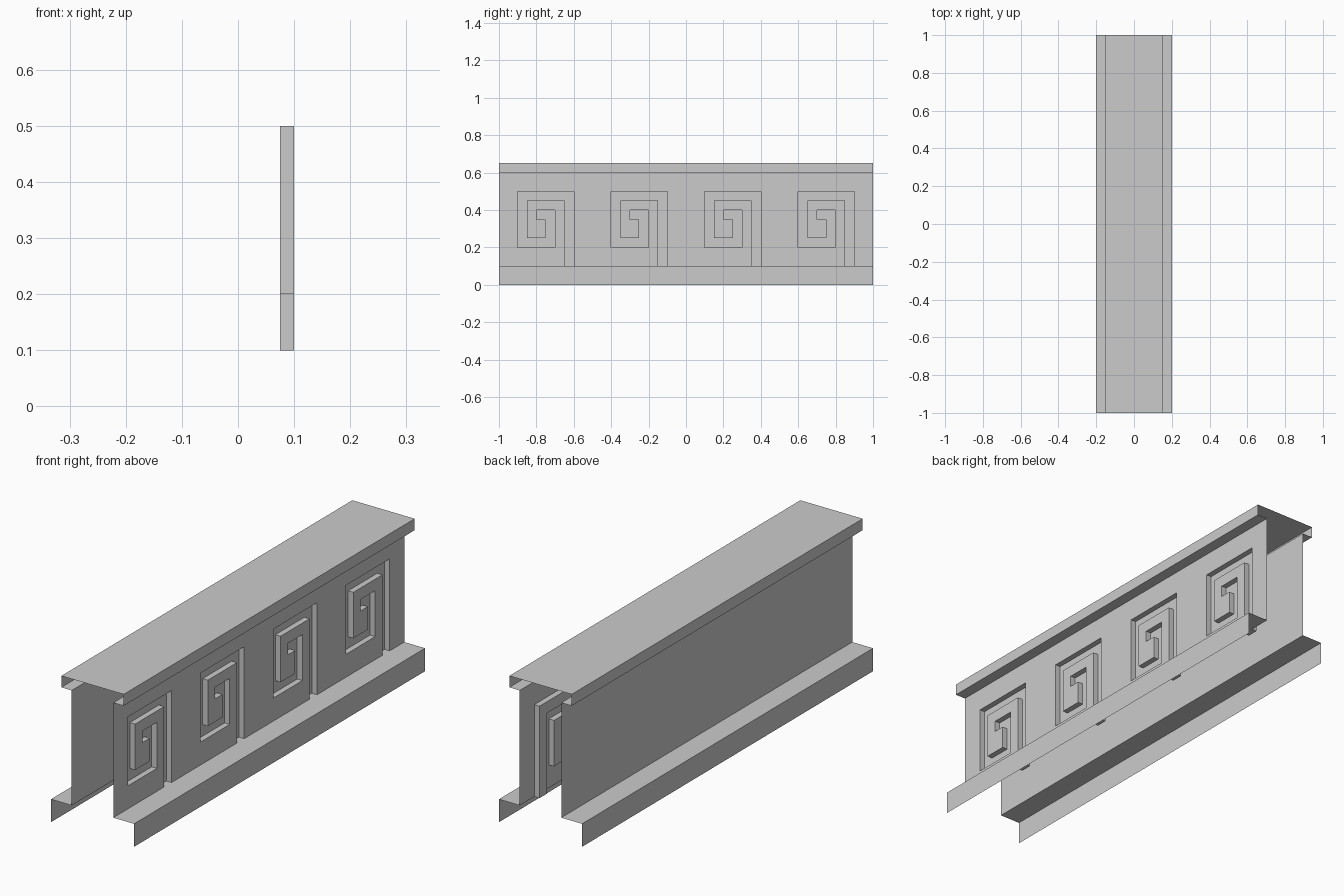
import bpy

if "Cube" in bpy.data.objects:
    bpy.data.objects.remove(bpy.data.objects["Cube"])

L = 1.0            # half length along y
WALL_X = 0.1       # face of the walls
FLOOR_X = 0.075    # floor of the carved grooves


def make(name, verts, faces):
    mesh = bpy.data.meshes.new(name)
    mesh.from_pydata(verts, [], faces)
    mesh.update()
    obj = bpy.data.objects.new(name, mesh)
    bpy.context.collection.objects.link(obj)
    return obj


def sweep(name, profile):
    """Run an open x-z profile along y as a thin sheet."""
    n = len(profile)
    verts = [(x, y, z) for y in (-L, L) for x, z in profile]
    return make(name, verts, [(i, i + 1, n + i + 1, n + i) for i in range(n - 1)])


# Sheet parts: stepped bases, plain back wall, overhanging cap
sweep("back_base", [(-0.2, 0), (-0.2, 0.1), (-0.1, 0.1)])
sweep("front_base", [(0.1, 0.1), (0.2, 0.1), (0.2, 0)])
sweep("back_wall", [(-WALL_X, 0.1), (-WALL_X, 0.6)])
sweep("cap", [(-0.1, 0.6), (-0.15, 0.6), (-0.15, 0.65),
              (0.15, 0.65), (0.15, 0.6), (0.1, 0.6)])

# Square spiral groove outline (y, z), open at the foot of the wall
key = [(0.25, 0.1), (0.25, 0.45), (0.05, 0.45), (0.05, 0.25), (0.15, 0.25),
       (0.15, 0.35), (0.1, 0.35), (0.1, 0.4), (0.2, 0.4), (0.2, 0.2),
       (0, 0.2), (0, 0.5), (0.3, 0.5), (0.3, 0.1)]

# Carved wall: one outline that detours round each groove, plus sunk grooves
n = len(key)
verts = [(WALL_X, -L, 0.1)]
grooves = []
for start in (-0.9, -0.4, 0.1, 0.6):
    grooves.append(len(verts))
    verts += [(WALL_X, start + y, z) for y, z in key]
verts += [(WALL_X, L, 0.1), (WALL_X, L, 0.6), (WALL_X, -L, 0.6)]
faces = [tuple(range(len(verts)))]
for top in grooves:
    low = len(verts)
    verts += [(FLOOR_X, y, z) for _, y, z in verts[top:top + n]]
    faces.append(tuple(reversed(range(low, low + n))))
    for i in range(n):
        j = (i + 1) % n
        faces.append((top + j, top + i, low + i, low + j))
make("carved_wall", verts, faces)
